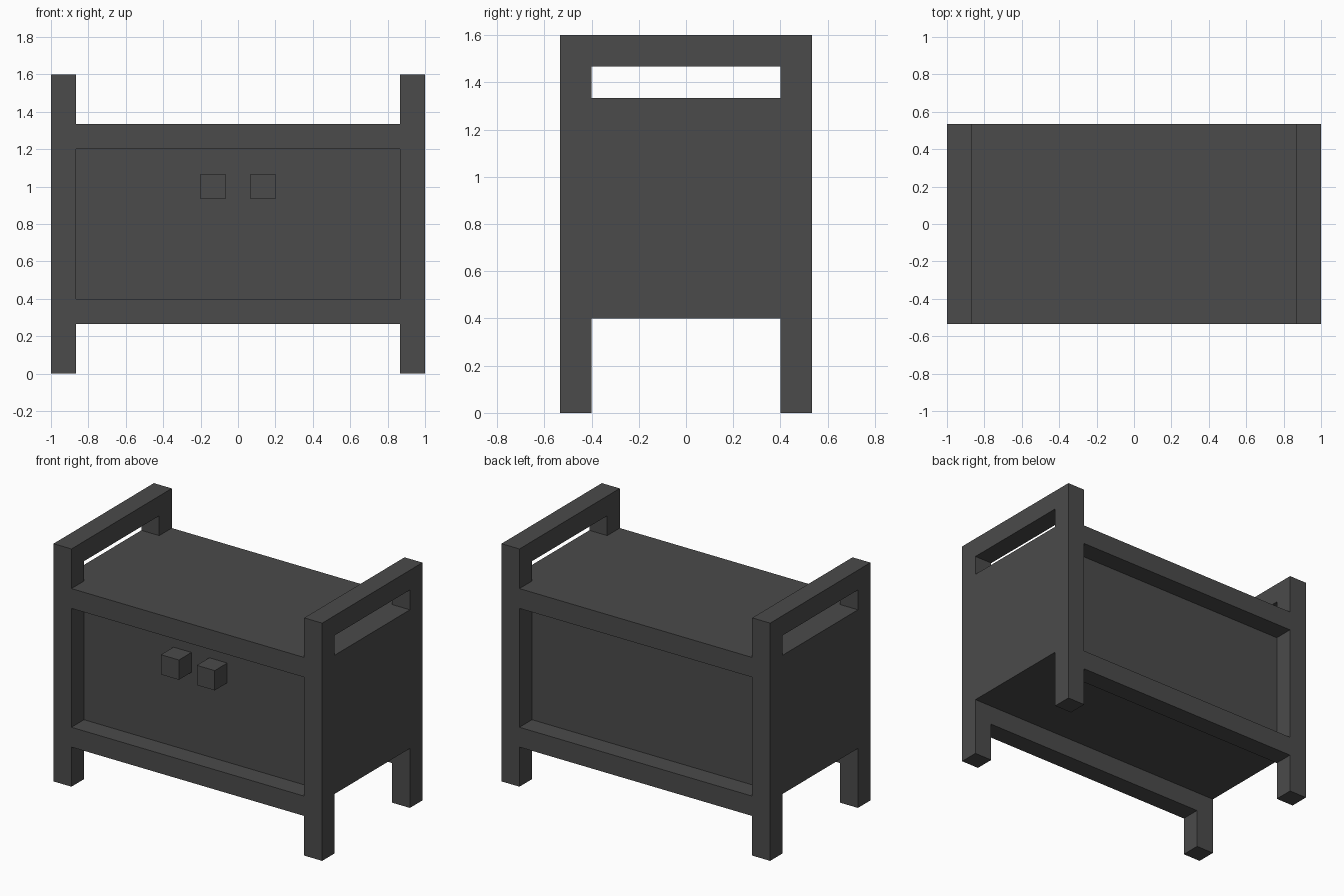
import bpy
import bmesh
from mathutils import Matrix, Vector

default = bpy.data.objects.get("Cube")
if default:
    bpy.data.objects.remove(default, do_unlink=True)

U = 2 / 15                      # board thickness, the module of the whole piece
HALF_W, HALF_D, HEIGHT = 7.5 * U, 4 * U, 12 * U
INNER_W, INNER_D = HALF_W - U, HALF_D - U
FLOOR, TOP = 3 * U, 10 * U

charcoal = bpy.data.materials.new("charcoal")
charcoal.use_nodes = True
COLOUR = (0.07, 0.07, 0.07, 1)
charcoal.diffuse_color = COLOUR
charcoal.node_tree.nodes["Principled BSDF"].inputs["Base Color"].default_value = COLOUR


def add_object(name, mesh):
    mesh.materials.clear()
    mesh.materials.append(charcoal)
    for face in mesh.polygons:
        face.use_smooth = False
        face.material_index = 0
    obj = bpy.data.objects.new(name, mesh)
    bpy.context.collection.objects.link(obj)
    return obj


def box(name, low, high):
    low, high = Vector(low), Vector(high)
    bm = bmesh.new()
    place = Matrix.Translation((low + high) / 2) @ Matrix.Diagonal((*(high - low), 1))
    bmesh.ops.create_cube(bm, size=1, matrix=place)
    mesh = bpy.data.meshes.new(name)
    bm.to_mesh(mesh)
    bm.free()
    return add_object(name, mesh)


def profile_board(name, outlines, x, thickness):
    """Extrude outlines drawn in y and z along x; inner outlines become holes."""
    curve = bpy.data.curves.new(name, "CURVE")
    curve.dimensions = "2D"
    curve.fill_mode = "BOTH"
    curve.extrude = thickness / 2
    for outline in outlines:
        spline = curve.splines.new("POLY")
        spline.points.add(len(outline) - 1)
        for point, (y, z) in zip(spline.points, outline):
            point.co = (y, z, 0, 1)
        spline.use_cyclic_u = True
    helper = bpy.data.objects.new(name + "_profile", curve)
    bpy.context.collection.objects.link(helper)
    bpy.context.view_layer.update()
    graph = bpy.context.evaluated_depsgraph_get()
    mesh = bpy.data.meshes.new_from_object(helper.evaluated_get(graph))
    bpy.data.objects.remove(helper, do_unlink=True)
    mesh.transform(Matrix(((0, 0, 1, x), (1, 0, 0, 0), (0, 1, 0, 0), (0, 0, 0, 1))))
    bm = bmesh.new()
    bm.from_mesh(mesh)
    bmesh.ops.remove_doubles(bm, verts=bm.verts, dist=0.0001)
    bmesh.ops.recalc_face_normals(bm, faces=bm.faces)
    bm.to_mesh(mesh)
    bm.free()
    mesh.name = name
    return add_object(name, mesh)


# Side boards: two legs, a flush panel and a handle slot
side_outline = [
    (-HALF_D, 0), (-INNER_D, 0), (-INNER_D, FLOOR), (INNER_D, FLOOR),
    (INNER_D, 0), (HALF_D, 0), (HALF_D, HEIGHT), (-HALF_D, HEIGHT),
]
handle_slot = [
    (-INNER_D, TOP), (-INNER_D, TOP + U), (INNER_D, TOP + U), (INNER_D, TOP),
]
for side, sign in (("left", 1), ("right", -1)):
    profile_board(side + "_side", [side_outline, handle_slot],
                  sign * (HALF_W - U / 2), U)

# Cabinet body between the sides, its front and back panels set in
box("cabinet_body", (-INNER_W, -INNER_D, FLOOR), (INNER_W, INNER_D, TOP))

# Rails above and below the recessed panels
for face, sign in (("front", -1), ("back", 1)):
    y_low, y_high = sorted((sign * INNER_D, sign * HALF_D))
    for level, z in (("lower", FLOOR - U), ("upper", TOP - U)):
        box(f"{face}_{level}_rail", (-INNER_W, y_low, z), (INNER_W, y_high, z + U))

# Square door knobs
for side, x in (("left", U / 2), ("right", -1.5 * U)):
    box(side + "_knob", (x, -HALF_D, 7 * U), (x + U, -INNER_D, 8 * U))
